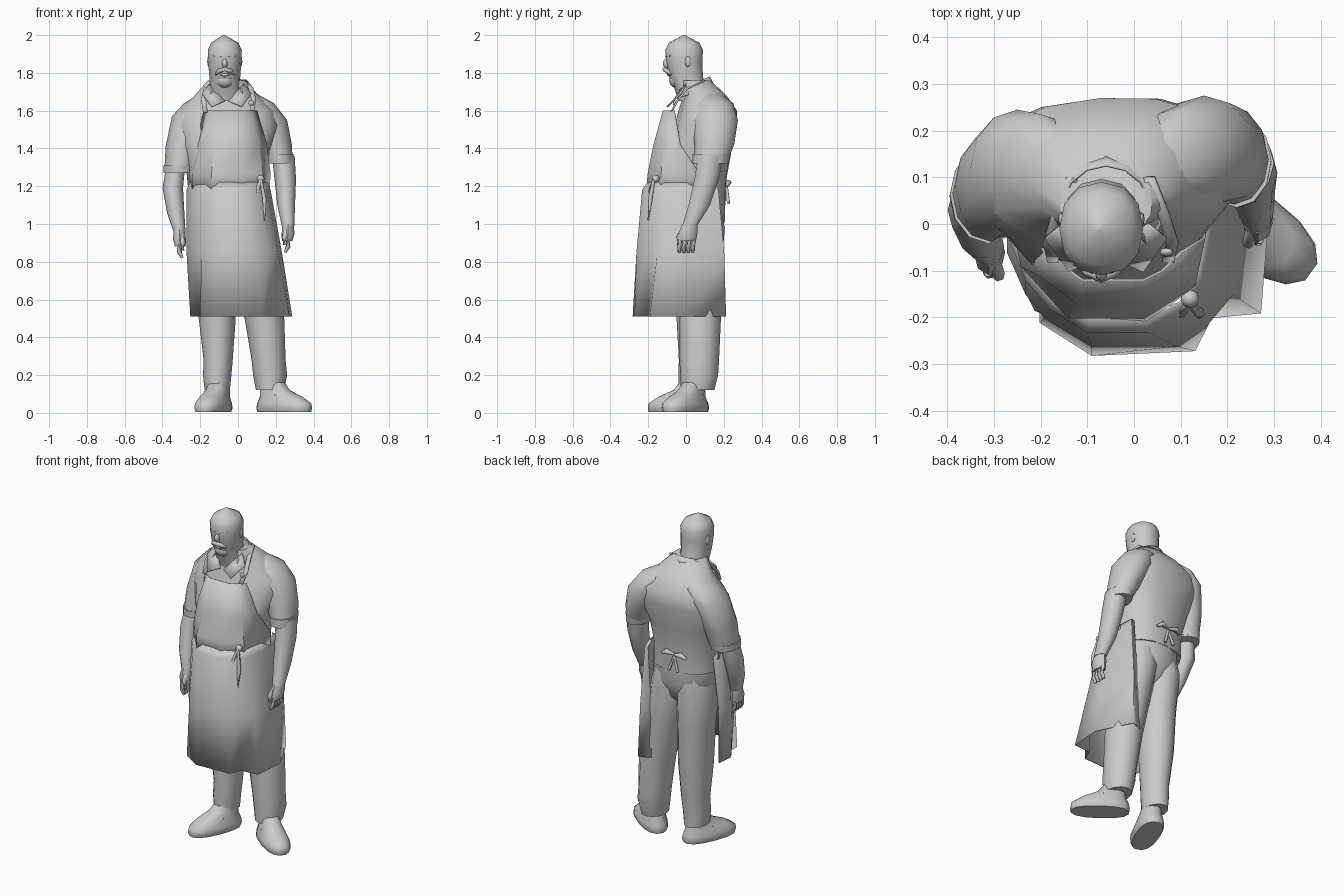
import bpy, math
from mathutils import Vector, Matrix

cube = bpy.data.objects.get("Cube")
if cube:
    bpy.data.objects.remove(cube)

CM = 0.01  # all part sizes below are in hundredths

grey = bpy.data.materials.new("plain_grey")
grey.use_nodes = True
tone = (0.6, 0.6, 0.6, 1)
grey.diffuse_color = tone
grey.node_tree.nodes["Principled BSDF"].inputs["Base Color"].default_value = tone


def make(name, points, faces, angle=50, thickness=0):
    """Create one smooth-shaded part from points in hundredths."""
    mesh = bpy.data.meshes.new(name)
    mesh.from_pydata([Vector(p) * CM for p in points], [], faces)
    mesh.materials.append(grey)
    part = bpy.data.objects.new(name, mesh)
    bpy.context.collection.objects.link(part)
    bpy.ops.object.select_all(action="DESELECT")
    part.select_set(True)
    bpy.context.view_layer.objects.active = part
    bpy.ops.object.shade_smooth_by_angle(angle=math.radians(angle))
    if thickness:
        solid = part.modifiers.new("cloth_thickness", "SOLIDIFY")
        solid.thickness = thickness * CM
        solid.offset = 0
    return part


def loft(name, rings, sides=12, turn=0, square=1.0, angle=50):
    """Skin upright rings given as (x, y, z, radius_x, radius_y)."""
    rings = sorted(rings, key=lambda r: r[2])
    spin = Matrix.Rotation(math.radians(turn), 3, "Z")
    points, faces = [], []
    for x, y, z, rx, ry in rings:
        for i in range(sides):
            a = math.tau * i / sides
            c, s = math.cos(a), math.sin(a)
            c = math.copysign(abs(c) ** square, c)
            s = math.copysign(abs(s) ** square, s)
            points.append(Vector((x, y, z)) + spin @ Vector((rx * c, ry * s, 0)))
    for k in range(len(rings) - 1):
        for i in range(sides):
            j = (i + 1) % sides
            low, high = k * sides, (k + 1) * sides
            faces.append((low + i, low + j, high + j, high + i))
    faces.append(tuple(reversed(range(sides))))
    faces.append(tuple(range(len(points) - sides, len(points))))
    return make(name, points, faces, angle)


def sheet(name, rows, thickness=0.5, angle=40):
    """Cloth through rows of equally many points."""
    n = len(rows[0])
    points = [p for row in rows for p in row]
    faces = [(k * n + i, k * n + i + 1, (k + 1) * n + i + 1, (k + 1) * n + i)
             for k in range(len(rows) - 1) for i in range(n - 1)]
    return make(name, points, faces, angle, thickness)


def level(z, path):
    return [(x, y, z) for x, y in path]


def tube(name, path, radii, sides=6):
    """Tapered tube along a path."""
    points, faces = [], []
    path = [Vector(p) for p in path]
    for k, p in enumerate(path):
        along = path[min(k + 1, len(path) - 1)] - path[max(k - 1, 0)]
        frame = along.to_track_quat("Z", "Y")
        for i in range(sides):
            a = math.tau * i / sides
            points.append(p + frame @ Vector((math.cos(a), math.sin(a), 0)) * radii[k])
    for k in range(len(path) - 1):
        for i in range(sides):
            j = (i + 1) % sides
            faces.append((k * sides + i, k * sides + j,
                          (k + 1) * sides + j, (k + 1) * sides + i))
    faces.append(tuple(reversed(range(sides))))
    faces.append(tuple(range(len(points) - sides, len(points))))
    return make(name, points, faces, 60)


def blob(name, x, y, z, rx, ry, rz):
    rings = []
    for k in range(7):
        a = math.pi * (k / 6 - 0.5)
        w = max(math.cos(a), 0.05)
        rings.append((x, y, z + rz * math.sin(a), rx * w, ry * w))
    return loft(name, rings, 8, angle=70)


# Head and face
loft("head", [(-6, 4, 165, 10, 8), (-7, 2, 173, 8, 8.5), (-7, 0, 178, 8.2, 9),
              (-7, -1, 186, 8.8, 9.6), (-7, -1, 192, 9, 10),
              (-7, -1, 196, 7.2, 8), (-7.5, -1, 200, 0.5, 0.5)], 12, square=0.9, angle=60)
blob("chin", -7, -5, 176, 5, 4, 4)
blob("nose", -7, -10, 185, 1.5, 2.3, 2.6)
blob("lower_lip", -7, -9, 179, 2.5, 1.2, 0.8)
tube("moustache", [(-12, -8, 179), (-10, -10, 181), (-7, -11.5, 182),
                   (-4, -10, 181), (-2, -8, 179)], [0.4, 1.3, 1.1, 1.3, 0.4])
for side, sign in (("right", -1), ("left", 1)):
    blob(side + "_ear", -7 + 8.5 * sign, 1, 186, 0.8, 1.6, 2.8)
    tube(side + "_brow", [(-7 + 1.5 * sign, -10, 189), (-7 + 6 * sign, -8.3, 189)],
         [0.8, 0.5])

# Torso with broad upper back and shirt hem
loft("shirt_body", [(-5, 3, 110, 20.5, 18), (-5, 3, 124, 20.5, 18.5),
                    (-6, 6, 138, 22.5, 18), (-6, 10.5, 152, 28, 16.5),
                    (-6, 11.5, 160, 25.5, 15.5), (-6, 10, 168, 17, 11.5),
                    (-6, 5, 176, 10, 8)], 16, turn=4, square=0.82)
loft("trouser_seat", [(-4, 4, 114, 19.5, 17), (-4, 5, 102, 20.5, 16),
                      (-3.5, 6, 92, 13, 11), (-3, 6, 86, 5, 6)], 14)

# Collar: a band behind the neck and two pointed flaps
angles = [math.radians(-40 + 26 * i) for i in range(11)]
sheet("collar_band", [[(-6 + r * math.cos(a), 3 + r * math.sin(a), z + 4 * math.sin(a))
                       for a in angles] for r, z in ((12, 169), (9.5, 174))])
for side, sign in (("right", -1), ("left", 1)):
    make(side + "_collar_flap",
         [(-6 + sign * x, y, z) for x, y, z in
          ((1, -7, 165), (9, 0, 174), (13, -3, 169), (8, -10, 162))],
         [(0, 1, 2, 3)], thickness=0.8)

# Sleeves, forearms and hands
loft("right_sleeve", [(-15, 12, 169, 5, 6), (-20, 13, 164, 8.5, 10.5),
                      (-25, 12, 157, 10, 12.5), (-29.5, 8.5, 141, 8.8, 11.5),
                      (-31, 6, 128, 8, 10)])
loft("left_sleeve", [(5, 13, 169, 5, 5), (10, 15, 164, 9, 10), (15, 15.5, 155, 11, 12),
                     (20, 15, 142, 8.5, 10.5), (22.5, 13, 133, 6.5, 9)])
loft("right_cuff", [(-31.5, 6, 127, 8, 10), (-31.2, 6.3, 131, 8.2, 10.5)])
loft("left_cuff", [(22.5, 13, 132, 7, 9.5), (22, 13.5, 137, 7.4, 10)])
loft("right_forearm", [(-33, 5, 131, 5, 6), (-34.5, 3, 119, 5.4, 6.5),
                       (-33, -2, 106, 4.6, 5.5), (-31, -5, 96, 3.2, 4)], 10)
loft("left_forearm", [(24, 13, 136, 6, 7), (25, 11, 124, 5.7, 6.8),
                      (25.5, 7, 110, 4.7, 6), (26.5, 2, 99, 3.3, 4.2)], 10)
for side, x, y, z, sign in (("right", -31, -5, 97, -1), ("left", 26.5, 2, 100, 1)):
    loft(side + "_palm", [(x, y, z, 3, 4), (x, y - 1, z - 5, 3.4, 5),
                          (x - sign * 0.5, y - 1.5, z - 9, 2.8, 4.8)], 8)
    for i in range(4):
        f = y - 5 + 2.4 * i
        tube(side + "_finger", [(x, f, z - 8), (x, f - 0.5, z - 12),
                                (x - sign * 1.5, f - 0.5, z - 15)], [1.4, 1.3, 0.8])
    tube(side + "_thumb", [(x - sign, y - 3, z - 3), (x - sign * 2, y - 6, z - 7),
                           (x - sign * 2, y - 6, z - 11)], [1.5, 1.4, 0.8])

# Trouser legs and shoes
loft("right_trouser_leg", [(-12, 6, 108, 9, 12.5), (-12.5, 6, 97, 11.5, 14),
                           (-11.5, 6, 75, 10.5, 12), (-11, 6, 50, 9.8, 11),
                           (-10.5, 5.5, 28, 7.7, 9.3), (-11, 5, 20, 7.5, 9),
                           (-11, 5, 12, 6.7, 8.7)])
loft("left_trouser_leg", [(4, 6.5, 108, 9, 12.5), (4.5, 6.5, 97, 11.5, 14),
                          (8.5, 7, 75, 10.8, 11.5), (14, 7.5, 50, 10.5, 11),
                          (16.2, 7, 28, 9, 10.5), (17, 7, 20, 9, 10),
                          (17, 6, 12, 7.5, 9)])
for side, x, y, turn in (("right", -13, -4, -22), ("left", 24.5, -0.5, 54)):
    shoe = loft(side + "_shoe", [(0, 0, 0.5, 7, 16.5), (0, 0, 2.5, 8, 17),
                                 (0, 0, 5, 7.7, 16.5), (0, 2, 8.5, 6.6, 13),
                                 (0, 6, 12, 5.7, 8.5), (0, 7, 16, 5, 6)], 14, square=0.85)
    shoe.location = (x * CM, y * CM, 0)
    shoe.rotation_euler.z = math.radians(turn)
    lace = tube(side + "_shoe_strap", [(-6, 2, 9), (0, -2.5, 11), (6, 2, 9)], [0.7] * 3)
    lace.location, lace.rotation_euler = shoe.location, shoe.rotation_euler

# Apron skirt, open behind, with folds at the hem and a turned-in left edge
hem = [(-24, 2), (-25, -8), (-20, -15), (-20, -21), (-9, -28), (13, -27),
       (16, -20), (27, -19), (28.5, 0), (18, 21), (11, 18)]
middle = [(-25, 4), (-27, -6), (-23, -15), (-19, -20), (-9, -26), (9, -26),
          (16, -21), (21, -15), (23, 0), (17, 20), (12, 17)]
waist = [(-25, 9), (-27, -2), (-23, -12), (-18, -18), (-10, -23), (3, -23),
         (11, -19), (15, -12), (17, 0), (16, 17), (14, 17)]
tucked = [(x * 0.93 - 0.3, y * 0.88) for x, y in waist]
sheet("apron_skirt", [level(51, hem), level(85, middle), level(118, waist),
                      level(122, tucked)])

# Apron bib with neck straps
sheet("apron_bib", [
    level(117, [(-26, 6), (-24, -9), (-14, -20), (3, -21), (13, -13), (16.5, 8)]),
    level(127, [(-27, 5), (-24, -9), (-14, -20), (2, -20), (13, -13), (17, 7)]),
    level(142, [(-22, -4), (-20, -11), (-12, -17), (2, -17), (11, -12), (15, -3)]),
    level(160, [(-18, -6), (-15, -9), (-11, -12), (2, -12), (6, -10), (10, -6)])])
for side, sign in (("right", -1), ("left", 1)):
    rows = [[(-5 + sign * (r + w), y, z) for w in (0, 2.5)]
            for r, y, z in ((11, -8, 159), (12, -4, 166), (10.5, 1, 172), (7, 10, 176))]
    sheet(side + "_neck_strap", rows, 0.9)
blob("strap_buckle", 7, -6, 164, 1.5, 1, 1.5)

# Front knot and back bow of the waist string
blob("front_knot", 12, -16, 124, 2, 2, 2)
for name, drop in (("long_end", 22), ("short_end", 14)):
    slant = 2 if drop > 20 else -2
    tube("front_string_" + name, [(12, -17, 124), (12 + slant, -19, 124 - drop / 2),
                                  (12 + slant, -20, 124 - drop)], [0.7, 1.2, 0.3])
for sign in (-1, 1):
    tube("back_bow_loop", [(-7, 21.5, 121), (-7 + 5 * sign, 22.5, 122),
                           (-7 + 8 * sign, 21.5, 120)], [0.6, 1.6, 0.8])
    tube("back_bow_end", [(-7, 21.5, 120), (-7 + 3 * sign, 22.5, 111)], [0.7, 0.9])
